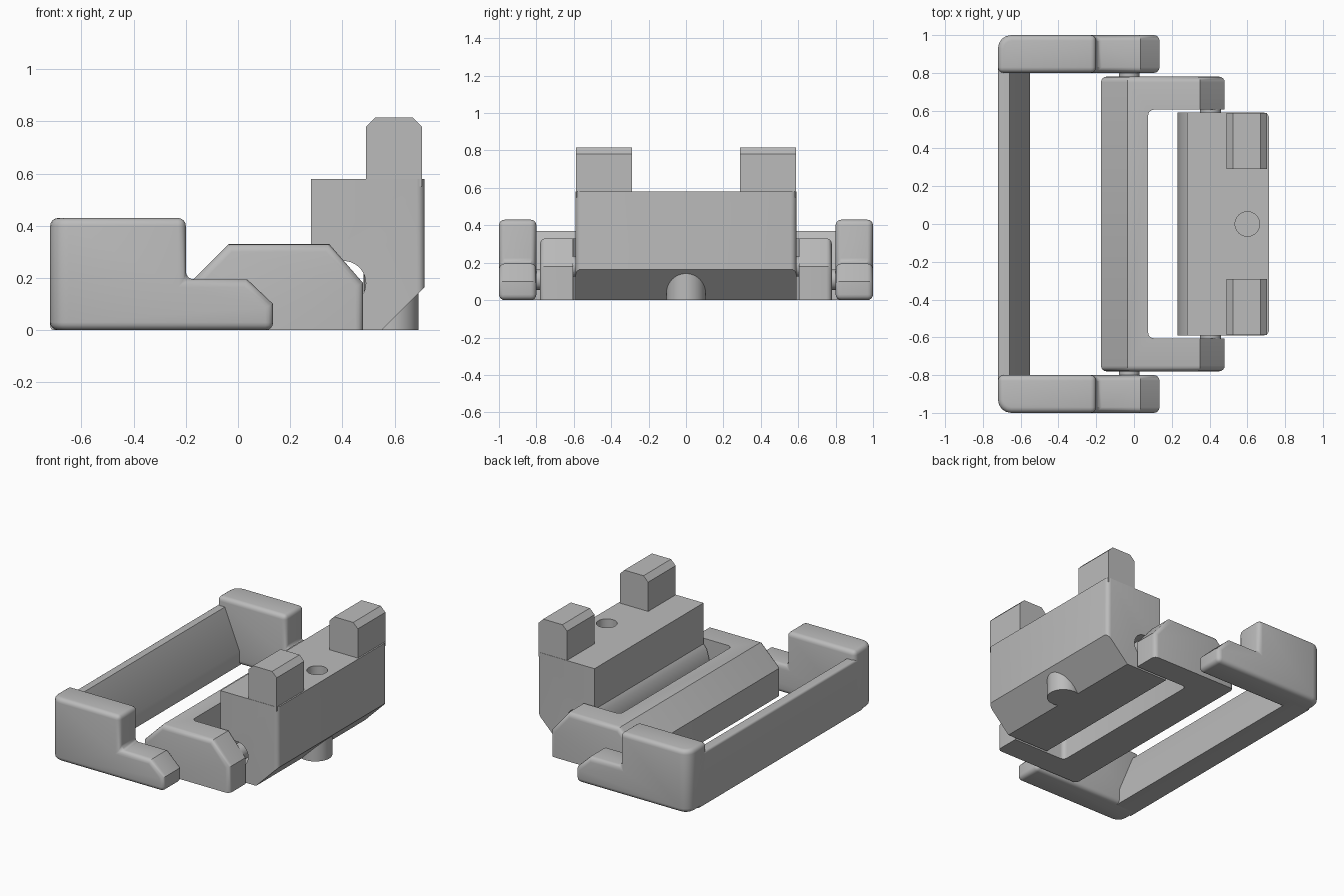
import bpy, bmesh, math
from mathutils import Matrix

if "Cube" in bpy.data.objects:
    bpy.data.objects.remove(bpy.data.objects["Cube"])

grey = bpy.data.materials.new("plain_grey")
grey.use_nodes = True
COLOUR = (0.5, 0.5, 0.5, 1)
grey.diffuse_color = COLOUR
grey.node_tree.nodes["Principled BSDF"].inputs["Base Color"].default_value = COLOUR


def make(name, bm):
    bmesh.ops.recalc_face_normals(bm, faces=bm.faces[:])
    mesh = bpy.data.meshes.new(name)
    bm.to_mesh(mesh)
    bm.free()
    mesh.materials.append(grey)
    ob = bpy.data.objects.new(name, mesh)
    bpy.context.collection.objects.link(ob)
    return ob


def prism(profile, y0, y1):
    """Extrude an (x, z) profile along y."""
    bm = bmesh.new()
    face = bm.faces.new([bm.verts.new((x, y0, z)) for x, z in profile])
    new = bmesh.ops.extrude_face_region(bm, geom=[face])["geom"]
    bmesh.ops.translate(bm, vec=(0, y1 - y0, 0),
                        verts=[v for v in new if isinstance(v, bmesh.types.BMVert)])
    bmesh.ops.recalc_face_normals(bm, faces=bm.faces[:])
    return bm


def round_edges(bm, radius, rule):
    edges = [e for e in bm.edges if rule(e)]
    bmesh.ops.bevel(bm, geom=edges, offset=radius, segments=4, profile=0.5,
                    affect='EDGES', clamp_overlap=True)


def along(e, axis):
    d = e.verts[0].co - e.verts[1].co
    return abs(d[axis]) > 0.999 * d.length


def mid(e):
    return (e.verts[0].co + e.verts[1].co) / 2


def square(e):
    return e.calc_face_angle(0) > math.radians(60)


def on_floor(e):
    return max(v.co.z for v in e.verts) < 0.001


def cylinder(name, radius, length, place, axis='Y'):
    bm = bmesh.new()
    turn = Matrix.Rotation(math.pi / 2, 4, 'X') if axis == 'Y' else Matrix()
    bmesh.ops.create_cone(bm, cap_ends=True, segments=40, radius1=radius,
                          radius2=radius, depth=length,
                          matrix=Matrix.Translation(place) @ turn)
    return make(name, bm)


def activate(ob):
    bpy.ops.object.select_all(action='DESELECT')
    ob.select_set(True)
    bpy.context.view_layer.objects.active = ob


def cut(ob, cutter):
    mod = ob.modifiers.new("cut", 'BOOLEAN')
    mod.operation, mod.solver, mod.object = 'DIFFERENCE', 'EXACT', cutter
    activate(ob)
    bpy.ops.object.modifier_apply(modifier=mod.name)
    bpy.data.objects.remove(cutter)


parts = []

# Outer frame: two stepped arms and a sloped crossbar
ARM = [(-.72, 0), (.135, 0), (.135, .1), (.035, .195), (-.2, .195),
       (-.2, .43), (-.72, .43)]
for side, word in ((1, "left"), (-1, "right")):
    bm = prism(ARM, side * .8, side)
    round_edges(bm, .07, lambda e: along(e, 2) and mid(e).x < -.7
                and abs(mid(e).y) > .95)
    round_edges(bm, .03, square)
    parts.append(make("outer_arm_" + word, bm))
    parts.append(cylinder("outer_pin_" + word, .055, .3, (-.025, side * .8, .11)))
BAR = [(-.72, 0), (-.55, 0), (-.55, .1), (-.66, .37), (-.72, .37)]
bm = prism(BAR, -.88, .88)
round_edges(bm, .015, lambda e: along(e, 1) and mid(e).x < -.7)
parts.append(make("outer_crossbar", bm))

# Inner link: chamfered bar opened into a U towards the block
LINK = [(-.175, 0), (.48, 0), (.48, .18), (.35, .33), (-.035, .33), (-.175, .19)]
bm = prism(LINK, -.78, .78)
round_edges(bm, .03, lambda e: square(e) and not on_floor(e) and not along(e, 1))
link = make("inner_link", bm)
bm = prism([(.075, -.5), (.9, -.5), (.9, .9), (.075, .9)], -.605, .605)
round_edges(bm, .03, lambda e: along(e, 2))
cut(link, make("link_cutter", bm))
parts.append(link)

# Block with a hinge bore, a top hole and a slanted underside
BLOCK = [(.23, 0), (.55, 0), (.715, .165), (.715, .58), (.28, .58),
         (.28, .3), (.255, .27), (.23, .18)]
bm = prism(BLOCK, -.59, .59)
round_edges(bm, .03, lambda e: along(e, 2) and mid(e).x > .7)
block = make("block", bm)
cut(block, cylinder("bore_cutter", .085, 2, (.405, 0, .18)))
cut(block, cylinder("hole_cutter", .065, .4, (.6, 0, .58), 'Z'))
parts.append(block)
parts.append(cylinder("hinge_pin", .055, 1.3, (.405, 0, .18)))
parts.append(cylinder("locating_peg", .105, .3, (.587, 0, .15), 'Z'))

# Two chamfered prongs on top of the block
PRONG = [(.49, .55), (.705, .55), (.705, .78), (.67, .815), (.525, .815), (.49, .78)]
for side, word in ((1, "left"), (-1, "right")):
    parts.append(make("prong_" + word, prism(PRONG, side * .29, side * .588)))

for ob in parts:
    activate(ob)
    bpy.ops.object.shade_smooth_by_angle(angle=math.radians(30))
